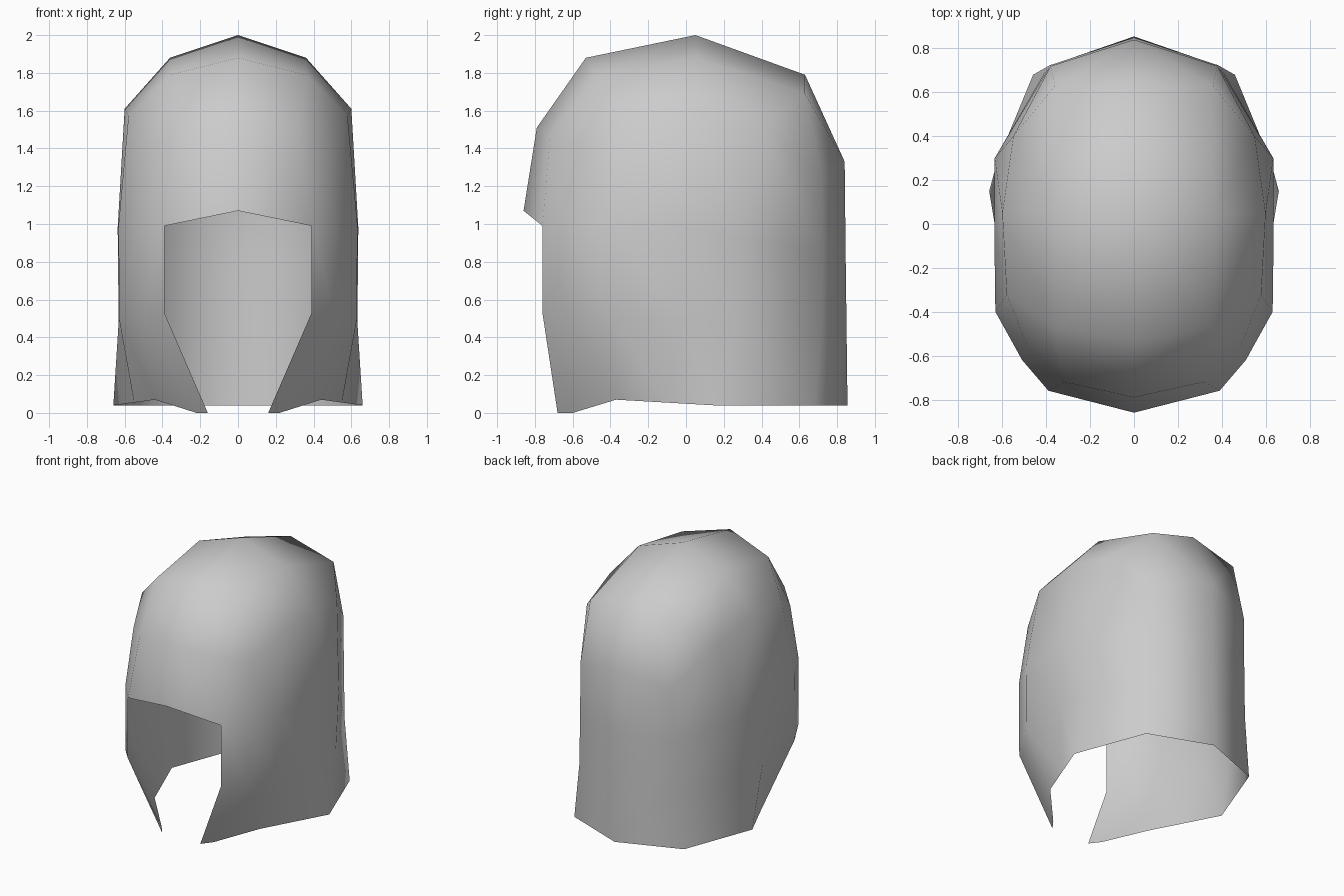
import bpy, bmesh

if "Cube" in bpy.data.objects:
    bpy.data.objects.remove(bpy.data.objects["Cube"])

# Half rings of the hood, running from front centre round the +x side to back centre
crown_front = [(0, -.53, 1.88), (.36, -.47, 1.79)]
crown_top = [(0, .05, 2.0), (.36, .05, 1.88)]
crown_back = [(0, .63, 1.79), (.36, .63, 1.69)]
brow = [(0, -.79, 1.51), (.32, -.72, 1.46), (.49, -.55, 1.42), (.58, -.32, 1.57),
        (.60, .05, 1.61), (.55, .40, 1.52), (.38, .72, 1.25), (0, .84, 1.33)]
cheek = [(0, -.86, 1.07), (.39, -.76, .99), (.51, -.62, 1.0), (.632, -.40, 1.0),
         (.637, -.02, .98), (.635, .30, .92), (.38, .725, .85), (0, .845, .85)]
jaw = [(.39, -.76, .53), (.51, -.62, .51), (.63, -.40, .50),
       (.632, -.02, .48), (.625, .28, .48), (.39, .72, .47), (0, .85, .45)]
hem = [(.16, -.68, 0), (.22, -.60, 0), (.44, -.37, .07),
       (.55, -.11, .055), (.66, .15, .04), (.46, .68, .04), (0, .855, .04)]

bm = bmesh.new()
cf, ct, cb, br, ck, jw, hm = [[bm.verts.new(p) for p in ring] for ring in
                              (crown_front, crown_top, crown_back, brow, cheek, jaw, hem)]


def skin(upper, lower):
    """Bridge two rings with outward facing quads."""
    for i in range(len(upper) - 1):
        bm.faces.new((upper[i], lower[i], lower[i + 1], upper[i + 1]))


# Walls, with the face opening left free below the front of the cheek ring
skin(br, ck)
skin(ck[1:], jw)
skin(jw, hm)

# Crown
skin(cf, br[:2])
skin(ct, cf)
skin(cb, ct)
for face in ((cf[1], br[1], br[2], br[3]), (cf[1], br[3], br[4], ct[1]),
             (ct[1], br[4], br[5], cb[1]), (cb[1], br[5], br[6]),
             (cb[1], br[6], br[7], cb[0])):
    bm.faces.new(face)

for f in bm.faces:
    f.smooth = True

mesh = bpy.data.meshes.new("helmet_shell")
bm.to_mesh(mesh)
bm.free()
shell = bpy.data.objects.new("helmet_shell", mesh)
bpy.context.collection.objects.link(shell)

# Other half
mirror = shell.modifiers.new("Mirror", 'MIRROR')
mirror.use_axis[0] = True
mirror.use_clip = True

grey = bpy.data.materials.new("light_grey")
grey.diffuse_color = (0.6, 0.6, 0.6, 1)
grey.use_nodes = True
grey.node_tree.nodes["Principled BSDF"].inputs["Base Color"].default_value = grey.diffuse_color
mesh.materials.append(grey)
